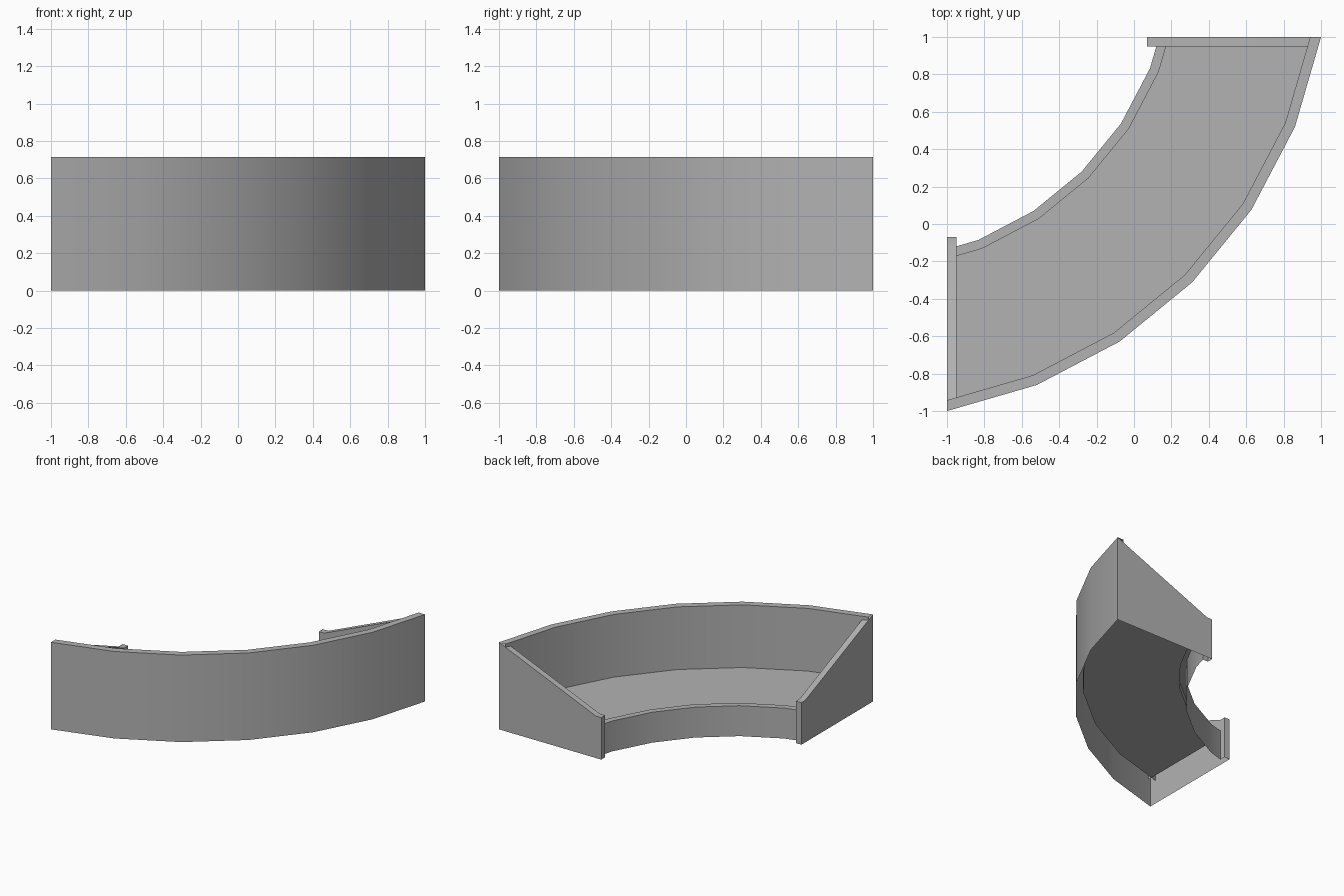
import bpy, bmesh, math
from mathutils import Vector

if "Cube" in bpy.data.objects:
    bpy.data.objects.remove(bpy.data.objects["Cube"])

H, LOW, FLOOR, END_H = 0.715, 0.25, 0.2, 0.345
CX, CY = -1.45, 1.45            # centre of the arc
STEPS = 6
HALF = math.radians(34.6)

# Mid grey finish
grey = bpy.data.materials.new("mid_grey")
grey.diffuse_color = (0.45, 0.45, 0.45, 1)
grey.use_nodes = True
grey.node_tree.nodes["Principled BSDF"].inputs["Base Color"].default_value = grey.diffuse_color


def finish(bm, name):
    me = bpy.data.meshes.new(name)
    bm.to_mesh(me)
    bm.free()
    me.materials.append(grey)
    ob = bpy.data.objects.new(name, me)
    bpy.context.collection.objects.link(ob)
    bpy.ops.object.select_all(action='DESELECT')
    ob.select_set(True)
    bpy.context.view_layer.objects.active = ob
    bpy.ops.object.shade_smooth_by_angle(angle=math.radians(30))
    return ob


# Sweep an open cross-section (radius, z) along the arc and trim its ends square
def sweep(name, profile, end):
    bm = bmesh.new()
    rows = []
    for i in range(STEPS + 1):
        a = -math.pi / 4 - HALF + 2 * HALF * i / STEPS
        rows.append([bm.verts.new((CX + r * math.cos(a), CY + r * math.sin(a), z))
                     for r, z in profile])
    for a, b in zip(rows, rows[1:]):
        for k in range(len(profile) - 1):
            bm.faces.new((a[k], b[k], b[k + 1], a[k + 1]))
    for co, no in (((-end, 0, 0), (-1, 0, 0)), ((0, end, 0), (0, 1, 0))):
        bmesh.ops.bisect_plane(bm, geom=bm.verts[:] + bm.edges[:] + bm.faces[:], dist=1e-5,
                               plane_co=Vector(co), plane_no=Vector(no), clear_outer=True)
    finish(bm, name)


# Tall outer wall, floor and low inner wall, open underneath
sweep("outer_wall", [(2.491, 0), (2.491, H), (2.435, H), (2.435, FLOOR)], 1.0)
sweep("floor", [(2.435, FLOOR), (1.705, FLOOR)], 0.95)
sweep("inner_wall", [(1.705, FLOOR), (1.705, LOW), (1.655, LOW), (1.655, 0)], 0.95)


# End panels with sloped tops; the second is the first reflected across the diagonal
def end_panel(name, reflect):
    bm = bmesh.new()

    def face(*pts):
        vs = [bm.verts.new((-y, -x, z) if reflect else (x, y, z)) for x, y, z in pts]
        bm.faces.new(vs[::-1] if reflect else vs)

    o, i = -1.0, -0.95
    s, e = -0.12, -0.07          # flat end block
    top_in = (i, -0.96, H - 0.04 * (H - END_H) / 0.88)
    face((o, -1, 0), (o, -1, H), (o, s, END_H), (o, e, END_H), (o, e, 0))
    face((o, -1, H), top_in, (i, s, END_H), (o, s, END_H))
    face((o, s, END_H), (i, s, END_H), (i, e, END_H), (o, e, END_H))
    face((o, e, END_H), (i, e, END_H), (i, e, 0), (o, e, 0))
    face((i, s, 0), (i, e, 0), (i, e, END_H), (i, s, END_H))
    face((i, -0.96, FLOOR), (i, s, FLOOR), (i, s, END_H), top_in)
    bmesh.ops.remove_doubles(bm, verts=bm.verts[:], dist=1e-4)
    finish(bm, name)


end_panel("left_end_panel", False)
end_panel("back_end_panel", True)
